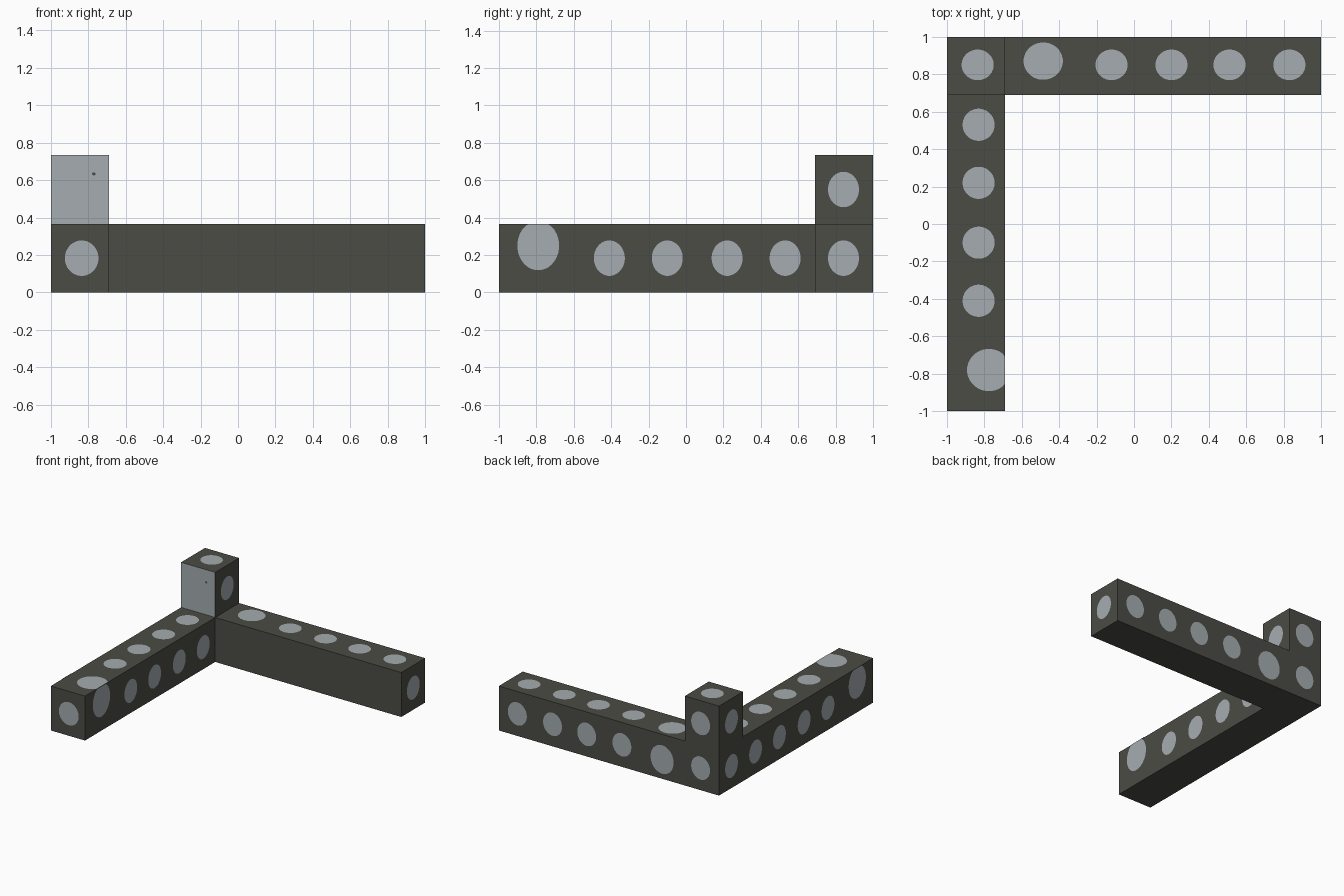
import bpy, bmesh, math
from mathutils import Vector

if "Cube" in bpy.data.objects:
    bpy.data.objects.remove(bpy.data.objects["Cube"])


def material(name, rgb):
    m = bpy.data.materials.new(name)
    m.diffuse_color = (*rgb, 1)
    m.use_nodes = True
    m.node_tree.nodes["Principled BSDF"].inputs["Base Color"].default_value = m.diffuse_color
    return m


DARK = material("dark stone", (0.0705, 0.0715, 0.0600))
PALE = material("pale grey", (0.374, 0.413, 0.432))

# Grid planes that divide the frame into block cells
PLANES = ((-1, -0.69, 1), (-1, 0.69, 1), (0, 0.365, 0.735))
CELLS = {(0, 0, 0), (0, 1, 0), (1, 1, 0), (0, 1, 1)}  # side arm, corner, back arm, post


def finish(name, bm, mats):
    mesh = bpy.data.meshes.new(name)
    bm.to_mesh(mesh)
    bm.free()
    for m in mats:
        mesh.materials.append(m)
    bpy.context.collection.objects.link(bpy.data.objects.new(name, mesh))


# Frame: outer skin of the joined blocks, with the front of the post pale
bm = bmesh.new()
for cell in CELLS:
    for axis in range(3):
        for side in (0, 1):
            neighbour = list(cell)
            neighbour[axis] += 2 * side - 1
            if tuple(neighbour) in CELLS:
                continue
            u, v = [a for a in range(3) if a != axis]
            verts = []
            for du, dv in ((0, 0), (1, 0), (1, 1), (0, 1)):
                idx = list(cell)
                idx[axis] += side
                idx[u] += du
                idx[v] += dv
                verts.append(bm.verts.new([PLANES[a][idx[a]] for a in range(3)]))
            face = bm.faces.new(verts)
            if cell == (0, 1, 1) and axis == 1 and side == 0:
                face.material_index = 1
bmesh.ops.remove_doubles(bm, verts=bm.verts, dist=1e-4)
bmesh.ops.recalc_face_normals(bm, faces=bm.faces)
finish("corner_frame", bm, (DARK, PALE))


def spots(name, axis, sign, level, items, lo, hi, mat=PALE):
    """Flat oval spots on one side; each item is (u, v, radius u, radius v)."""
    bm = bmesh.new()
    u, v = [a for a in range(3) if a != axis]
    normal = Vector([sign if a == axis else 0 for a in range(3)])
    for cu, cv, ru, rv in items:
        verts = []
        for i in range(32):
            t = math.tau * (i + 0.5) / 32
            p = [0, 0, 0]
            p[axis] = level + sign * 0.003
            p[u] = min(max(cu + ru * math.cos(t), lo[0]), hi[0])
            p[v] = min(max(cv + rv * math.sin(t), lo[1]), hi[1])
            verts.append(bm.verts.new(p))
        face = bm.faces.new(verts)
        face.normal_update()
        if face.normal.dot(normal) < 0:
            face.normal_flip()
    bmesh.ops.remove_doubles(bm, verts=bm.verts, dist=1e-5)
    finish(name, bm, (mat,))


R, RZ = 0.086, 0.095
SIDE_Y = (0.53, 0.22, -0.10, -0.41)
BACK_X = (-0.12, 0.20, 0.51, 0.83)

# Spots on the upper faces
spots("side_arm_top_spots", 2, 1, 0.365,
      [(-0.83, y, R, R) for y in SIDE_Y] + [(-0.775, -0.78, 0.117, 0.113)],
      (-1, -1), (-0.69, 0.69))
spots("back_arm_top_spots", 2, 1, 0.365,
      [(x, 0.85, R, R - 0.004) for x in BACK_X] + [(-0.485, 0.87, 0.105, 0.1)],
      (-0.69, 0.69), (1, 1))
spots("post_top_spot", 2, 1, 0.735, [(-0.835, 0.85, R, R - 0.004)], (-1, 0.69), (-0.69, 1))

# Spots on the inner and outer faces of the side arm
row = [(y, 0.183, 0.083, RZ) for y in SIDE_Y] + [(-0.79, 0.25, 0.112, 0.132)]
spots("side_arm_inner_spots", 0, 1, -0.69, row, (-1, 0), (0.69, 0.365))
corner = [(0.842, 0.183, 0.083, RZ), (0.842, 0.55, 0.083, RZ)]
spots("side_arm_outer_spots", 0, -1, -1, row + corner[:1], (-1, 0), (1, 0.365))
spots("post_left_spot", 0, -1, -1, corner[1:], (0.69, 0.365), (1, 0.735))

# Spots on the back, the arm ends and the post
spots("back_spots", 1, 1, 1,
      [(x, 0.183, R, RZ) for x in (-0.835,) + BACK_X]
      + [(-0.485, 0.16, 0.105, 0.117), (-0.835, 0.55, R, RZ)],
      (-1, 0), (1, 0.735))
spots("side_arm_end_spot", 1, -1, -1, [(-0.835, 0.183, 0.09, RZ)], (-1, 0), (-0.69, 0.365))
spots("back_arm_end_spot", 0, 1, 1, corner[:1], (0.69, 0), (1, 0.365))
spots("post_right_spot", 0, 1, -0.69, corner[1:], (0.69, 0.365), (1, 0.735))
spots("post_front_speck", 1, -1, 0.69, [(-0.77, 0.633, 0.01, 0.008)],
      (-1, 0.365), (-0.69, 0.735), DARK)
